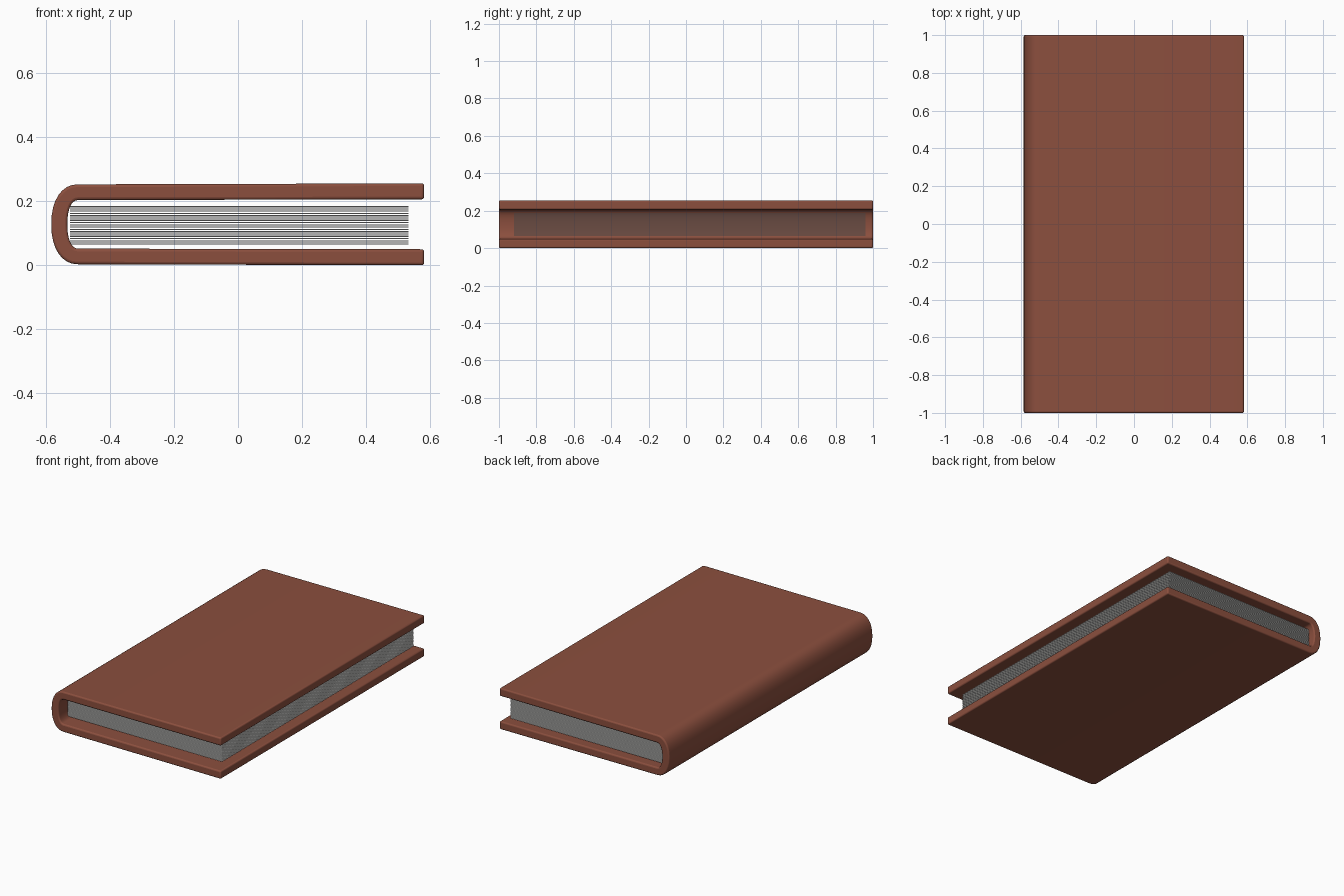
import bpy, bmesh, math

if "Cube" in bpy.data.objects:
    bpy.data.objects.remove(bpy.data.objects["Cube"])


def material(name, rgb):
    m = bpy.data.materials.new(name)
    m.diffuse_color = (*rgb, 1)
    m.use_nodes = True
    m.node_tree.nodes["Principled BSDF"].inputs["Base Color"].default_value = m.diffuse_color
    return m


leather = material("brown leather", (0.26, 0.078, 0.048))
paper = material("off white paper", (0.80, 0.80, 0.78))


def add_object(name, bm, mat):
    bmesh.ops.recalc_face_normals(bm, faces=bm.faces)
    mesh = bpy.data.meshes.new(name)
    bm.to_mesh(mesh)
    bm.free()
    mesh.materials.append(mat)
    ob = bpy.data.objects.new(name, mesh)
    bpy.context.collection.objects.link(ob)
    return ob


# Cover: a U-shaped cross-section (boards joined by a rounded spine) swept in y
MID = 0.128


def wall(rx, rz, z_end, steps=16):
    pts = [(0.582, MID + z_end)]
    for i in range(steps + 1):
        a = math.pi / 2 + math.pi * i / steps
        c, s = math.cos(a), math.sin(a)
        pts.append((-0.50 + rx * math.copysign(abs(c) ** 0.9, c),
                    MID + rz * math.copysign(abs(s) ** 0.9, s)))
    return pts + [(0.582, MID - z_end)]


outer = wall(0.084, 0.125, 0.128)
inner = wall(0.034, 0.076, 0.078)

bm = bmesh.new()
rows = [[bm.verts.new((x, y, z)) for x, z in side]
        for y in (-1, 1) for side in (outer, inner)]
of, inf, ob_, ib = rows
for a, b in ((of, inf), (ob_, ib), (of, ob_), (inf, ib)):
    for i in range(len(a) - 1):
        bm.faces.new((a[i], a[i + 1], b[i + 1], b[i]))
for k in (0, -1):
    bm.faces.new((of[k], inf[k], ib[k], ob_[k]))
cover = add_object("cover", bm, leather)

# Softened rims of the boards and spine
bevel = cover.modifiers.new("rim", 'BEVEL')
bevel.width = 0.008
bevel.segments = 3
bevel.limit_method = 'ANGLE'
bevel.angle_limit = math.radians(50)
bpy.context.view_layer.objects.active = cover
cover.select_set(True)
bpy.ops.object.shade_smooth_by_angle(angle=math.radians(40))

# Pages: a stack of thin separate sheets
bm = bmesh.new()
SHEETS, Z0, Z1, THICK = 22, 0.067, 0.184, 0.0028
for i in range(SHEETS):
    z = Z0 + (Z1 - Z0) * i / (SHEETS - 1)
    sheet = bmesh.ops.create_cube(bm, size=1)["verts"]
    bmesh.ops.scale(bm, vec=(1.06, 1.88, THICK), verts=sheet)
    bmesh.ops.translate(bm, vec=(0.004, 0.02, z), verts=sheet)
add_object("pages", bm, paper)
